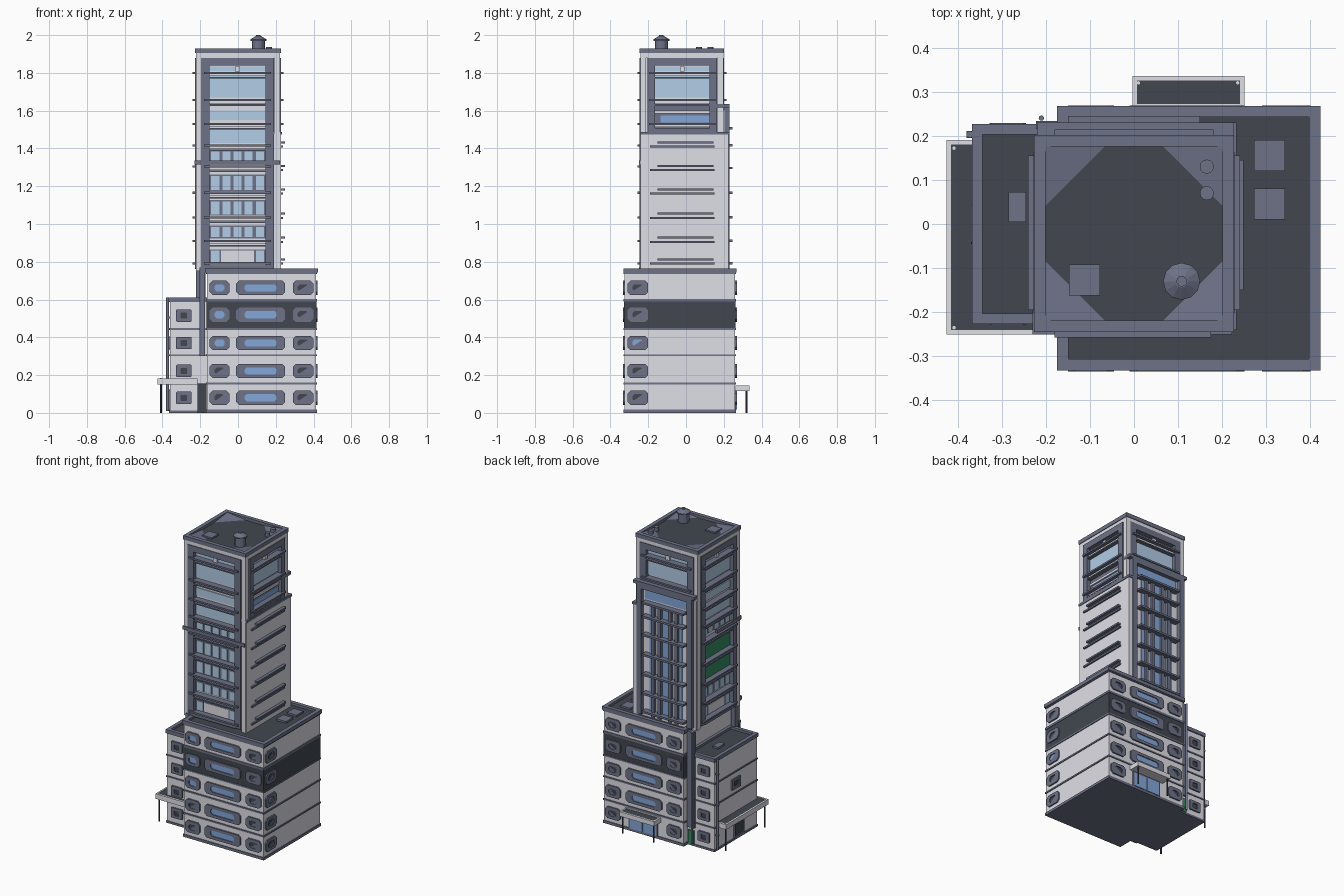
import bpy, bmesh, math
from mathutils import Matrix, Vector

if "Cube" in bpy.data.objects:
    bpy.data.objects.remove(bpy.data.objects["Cube"])

COLOURS = {
    "pale_wall": (0.74, 0.74, 0.80), "slate_trim": (0.155, 0.17, 0.245),
    "dark_roof": (0.054, 0.063, 0.078), "blue_glass": (0.23, 0.39, 0.70),
    "pale_glass": (0.45, 0.62, 0.81), "green_panel": (0.035, 0.27, 0.12),
}
MATS = {}
for n, c in COLOURS.items():
    MATS[n] = bpy.data.materials.new(n)
    MATS[n].diffuse_color = (*c, 1)
W, S, D, B, P, G = COLOURS
parts = {}          # (name, material) -> bmesh


def get(name, mat):
    return parts.setdefault((name, mat), bmesh.new())


def box(name, mat, x0, x1, y0, y1, z0, z1):
    m = Matrix.Translation(((x0 + x1) / 2, (y0 + y1) / 2, (z0 + z1) / 2)) \
        @ Matrix.Diagonal((abs(x1 - x0), abs(y1 - y0), abs(z1 - z0), 1))
    bmesh.ops.create_cube(get(name, mat), size=1, matrix=m)


def cyl(name, mat, x, y, z0, z1, r, r2=None, n=12):
    bmesh.ops.create_cone(get(name, mat), cap_ends=True, segments=n, radius1=r,
                          radius2=r if r2 is None else r2, depth=z1 - z0,
                          matrix=Matrix.Translation((x, y, (z0 + z1) / 2)))


# A wall is (axis, outward sign, position); u runs along the wall, d outwards
def place(wall, u, d, z):
    a, s, p = wall
    return Vector((p + s * d, u, z)) if a == 0 else Vector((u, p + s * d, z))


def wbox(name, mat, wall, u0, u1, z0, z1, d0, d1):
    a, b = place(wall, u0, d0, z0), place(wall, u1, d1, z1)
    box(name, mat, a.x, b.x, a.y, b.y, a.z, b.z)


def octagon(u0, u1, z0, z1, c):
    return [(u0 + c, z0), (u1 - c, z0), (u1, z0 + c), (u1, z1 - c),
            (u1 - c, z1), (u0 + c, z1), (u0, z1 - c), (u0, z0 + c)]


def window(wall, u0, u1, z0, z1, glass, b=0.019, bu=0.026, c=0.016, name="base_window"):
    """Chamfered frame ring with a thin pane behind it."""
    o, i = octagon(u0, u1, z0, z1, c), octagon(u0 + bu, u1 - bu, z0 + b, z1 - b, c * 0.7)
    bm = get(name + "_frames", S)
    rings = [[bm.verts.new(place(wall, u, d, z)) for u, z in pts]
             for pts, d in ((o, -0.002), (o, 0.009), (i, 0.009), (i, -0.002))]
    for k in range(4):
        r, q = rings[k], rings[(k + 1) % 4]
        for j in range(8):
            bm.faces.new((r[j], r[(j + 1) % 8], q[(j + 1) % 8], q[j]))
    wbox(name + "_panes", glass, wall, u0 + bu, u1 - bu, z0 + b, z1 - b, -0.002, 0.003)


def slanted_unit(wall, u0, u1, z0, z1):
    """Triangular slate plate that leaves half of a dark pane showing."""
    bm = get("window_units", S)
    rings = [[bm.verts.new(place(wall, u, d, z)) for u, z in ((u0, z0), (u1, z0), (u1, z1))]
             for d in (0.001, 0.006)]
    for k in range(3):
        bm.faces.new((rings[0][k], rings[0][(k + 1) % 3], rings[1][(k + 1) % 3], rings[1][k]))
    for r in rings:
        bm.faces.new(r)


def parapet(name, x0, x1, y0, y1, z0, z1, t, roof):
    for a, b in ((x0, x0 + t), (x1 - t, x1)):
        box(name, S, a, b, y0, y1, z0, z1)
    for a, b in ((y0, y0 + t), (y1 - t, y1)):
        box(name, S, x0 + t, x1 - t, a, b, z0, z1)
    box(name + "_roof", D, x0 + t, x1 - t, y0 + t, y1 - t, z0, roof)


# ---- Main base block: five floors, the fourth one dark
X0, X1, Y0, Y1 = -0.165, 0.413, -0.325, 0.26
box("base_walls", W, X0, X1, Y0, Y1, 0.004, 0.745)
box("base_underside", S, X0 - .005, X1 + .005, Y0 - .005, Y1 + .005, 0, 0.004)
box("dark_floor", D, X0 - .002, X1 + .002, Y0 - .002, Y1 + .002, 0.445, 0.595)
for z, h in ((0.004, .013), (0.15, .01), (0.30, .01), (0.44, .01), (0.59, .014), (0.735, .012)):
    box("base_floor_bands", S, X0 - .005, X1 + .005, Y0 - .005, Y1 + .005, z, z + h)
parapet("base_parapet", -0.175, 0.423, -0.332, 0.268, 0.742, 0.765, 0.026, 0.75)
front, back, right = (1, -1, Y0), (1, 1, Y1), (0, 1, X1)
for f, zc in enumerate((0.08, 0.222, 0.37, 0.52, 0.662)):
    z0, z1 = zc - 0.038, zc + 0.038
    for wall in (front, back):
        blue = wall == front and f in (2, 3, 4)
        window(wall, -0.15, -0.045, z0, z1, B if blue else D)
        if not blue:
            slanted_unit(wall, -0.124, -0.071, z0 + .019, z1 - .019)
        window(wall, 0.29, 0.40, z0, z1, D)
        slanted_unit(wall, 0.316, 0.374, z0 + .019, z1 - .019)
        if wall == front or f > 0:
            window(wall, -0.01, 0.25, z0, z1, B, bu=0.045)
    window(right, -0.31, -0.20, z0, z1, B if f == 2 else D)
    slanted_unit(right, -0.284, -0.226, z0 + .019, z1 - .019)

# ---- Back entrance with canopy
wbox("back_door_frame", S, back, 0.02, 0.23, 0.015, 0.115, 0, 0.006)
for u in (0.03, 0.13):
    wbox("back_door_glass", B, back, u, u + 0.09, 0.017, 0.105, 0, 0.009)


def canopy(name, x0, x1, y0, y1, z0, z1, legs):
    box(name, W, x0, x1, y0, y1, z0, z1 - .004)
    for a, b in ((x0, x0 + .01), (x1 - .01, x1)):
        box(name, W, a, b, y0, y1, z1 - .004, z1)
    for a, b in ((y0, y0 + .01), (y1 - .01, y1)):
        box(name, W, x0, x1, a, b, z1 - .004, z1)
    box(name + "_top", D, x0 + .01, x1 - .01, y0 + .01, y1 - .01, z1 - .005, z1 - .002)
    for x, y in legs:
        cyl(name + "_legs", D, x, y, 0, z0, 0.005, n=8)
        cyl(name + "_leg_caps", W, x, y, z1 - .003, z1 + .001, 0.004, n=8)


canopy("back_canopy", -0.003, 0.25, 0.262, 0.335, 0.115, 0.145, [(0.01, 0.32), (0.235, 0.32)])

# ---- Lower left wing
box("wing_walls", W, -0.36, -0.16, -0.22, 0.22, 0.004, 0.59)
box("wing_underside", S, -0.365, -0.17, -0.225, 0.225, 0, 0.004)
for z in (0.004, 0.15, 0.30, 0.44):
    box("wing_floor_bands", S, -0.365, -0.16, -0.225, 0.225, z, z + 0.009)
parapet("wing_parapet", -0.367, -0.16, -0.227, 0.227, 0.588, 0.612, 0.024, 0.597)
wfront, wback, wleft = (1, -1, -0.22), (1, 1, 0.22), (0, -1, -0.36)
for zc in (0.08, 0.222, 0.37, 0.515):
    for wall in (wfront, wback):
        window(wall, -0.328, -0.245, zc - .033, zc + .033, D, .017, .024, .005, "wing_window")
window(wleft, -0.045, 0.045, 0.335, 0.405, D, .018, .022, .004, "wing_window")
window(wleft, -0.08, 0.02, 0.012, 0.125, D, .012, .012, .003, "wing_window")
canopy("side_canopy", -0.425, -0.215, -0.25, 0.19, 0.15, 0.183,
       [(-0.408, -0.235), (-0.408, 0.172)])
box("side_door", D, -0.215, -0.166, -0.235, -0.218, 0, 0.15)
box("front_duct", S, -0.205, -0.175, -0.25, -0.215, 0.30, 0.77)
box("back_stair_strip", S, -0.222, -0.172, 0.215, 0.234, 0.12, 0.75)
box("back_stair_door", G, -0.215, -0.175, 0.215, 0.23, 0.01, 0.10)
cyl("drain_pipes", S, -0.372, 0.203, 0.01, 0.61, 0.008)
cyl("drain_pipes", S, -0.21, 0.24, 0.02, 0.75, 0.006)
for z in (0.1, 0.3, 0.5):
    box("pipe_clips", S, -0.38, -0.36, 0.195, 0.211, z, z + .01)
box("roof_boxes", S, -0.285, -0.245, 0.005, 0.073, 0.595, 0.609)
for y in (0.01, 0.12):
    box("roof_boxes", S, 0.272, 0.342, y, y + 0.07, 0.75, 0.762)

# ---- Tower core, corner pillars and crown
box("tower_core", W, -0.198, 0.198, -0.215, 0.172, 0.75, 1.90)
for x in (-0.223, 0.193):
    for y in (-0.241, 0.168):
        box("tower_pillars", W, x, x + 0.03, y, y + 0.03, 0.75, 1.89)
box("tower_crown", W, -0.223, 0.223, -0.241, 0.198, 1.88, 1.906)
parapet("tower_parapet", -0.227, 0.227, -0.245, 0.202, 1.904, 1.93, 0.026, 1.912)

ROWS = [(1.81, 1.835), (1.67, 1.785), (1.55, 1.60), (1.43, 1.50), (1.335, 1.385),
        (1.18, 1.255), (1.05, 1.12), (0.93, 0.985), (0.80, 0.86)]
FINS = (1.795, 1.65, 1.525, 1.41, 1.30, 1.16, 1.03, 0.905, 0.785)


def tower_face(name, wall, u0, u1, zmin, jamb=0.045, green=False):
    for a, b in ((u0 - jamb, u0), (u1, u1 + jamb)):
        wbox(name + "_frame", S, wall, a, b, zmin, 1.88, 0, 0.03)
    wbox(name + "_frame", S, wall, u0, u1, 1.84, 1.88, 0, 0.03)
    wbox(name + "_frame", S, wall, u0, u1, zmin, zmin + 0.015, 0, 0.03)
    w = (u1 - u0) / 5
    for i, (z0, z1) in enumerate(ROWS):
        if z0 < zmin:
            continue
        if i == 2 and zmin > 1:         # slim strip under the wide pane
            wbox(name + "_row", S, wall, u0, u1, 1.49, 1.625, 0, 0.004)
            wbox(name + "_strip", B, wall, u0 + .03, u1, 1.538, 1.575, 0, 0.008)
            wbox(name + "_ledges", W, wall, u0, u1, 1.585, 1.60, 0, 0.012)
        elif i < 4:                     # wide panes
            wbox(name + "_glass", P, wall, u0, u1, z0, z1, 0, 0.006)
        elif green and i in (5, 6):
            wbox(name + "_green", G, wall, u0, u1, z0 - .01, z1 + .02, 0, 0.006)
        else:                           # rows of small panes
            wbox(name + "_row", S, wall, u0, u1, z0 - .006, z1 + .006, 0, 0.004)
            for k in range(5):
                if i < 8 or k in (0, 4):
                    wbox(name + "_panes", P, wall, u0 + k * w + .008, u0 + (k + 1) * w - .008,
                         z0, z1, 0, 0.008)
                else:
                    wbox(name + "_blank", W, wall, u0 + k * w, u0 + (k + 1) * w, z0, z1, 0, 0.007)
    for z in FINS:
        if z > zmin:
            wbox(name + "_fins", S, wall, u0 - .03, u1 + .03, z, z + .011, 0, 0.042)
            wbox(name + "_ledges", W, wall, u0, u1, z - .012, z, 0, 0.02)
            wbox(name + "_rails", S, wall, u0, u1, z - .024, z - .016, 0, 0.03)
    um = (u0 + u1) / 2
    wbox(name + "_lamp", W, wall, um - .013, um + .013, 1.808, 1.835, 0, 0.02)


tower_face("tower_front", (1, -1, -0.215), -0.15, 0.145, 0.765)
tower_face("tower_left", (0, -1, -0.198), -0.165, 0.125, 0.765, 0.038, True)
tower_face("tower_right", (0, 1, 0.198), -0.165, 0.125, 1.485, 0.038)
tower_face("tower_back", (1, 1, 0.172), -0.15, 0.15, 1.635)
box("front_belt", S, -0.227, 0.222, -0.25, -0.235, 1.315, 1.337)
box("left_belt", S, -0.23, -0.216, -0.25, 0.0, 1.315, 1.337)

# ---- Blank right wall with paired fins
box("right_wall", W, 0.19, 0.228, -0.236, 0.225, 0.75, 1.475)
box("right_wall_cap", S, 0.185, 0.232, -0.24, 0.23, 1.473, 1.488)
rw = (0, 1, 0.228)
for z in (1.405, 1.28, 1.155, 1.027, 0.9, 0.785):
    wbox("right_wall_fins", S, rw, -0.19, 0.15, z, z + .011, -.002, 0.010)
    wbox("right_wall_fins", S, rw, -0.15, 0.145, z + .022, z + .033, -.002, 0.02)

# ---- Back curtain wall, stopping below the top storeys
box("back_wall", W, -0.218, 0.20, 0.165, 0.205, 0.75, 1.60)
bw = (1, 1, 0.205)
for a, b in ((-0.2, -0.165), (0.165, 0.2)):
    wbox("back_curtain_frame", S, bw, a, b, 0.765, 1.62, -.01, 0.025)
wbox("back_curtain_frame", S, bw, -0.165, 0.165, 1.59, 1.62, -.01, 0.025)
wbox("back_curtain_cap", S, bw, -0.22, 0.225, 1.615, 1.635, -.04, 0.025)
wbox("back_curtain_glass", B, bw, -0.15, 0.15, 1.525, 1.585, 0, 0.006)
for u, h in ((-0.105, .012), (0, .024), (0.105, .012)):
    wbox("back_curtain_glass", B, bw, u - h, u + h, 0.78, 1.50, 0, 0.006)
for u in (-0.085, -0.037, 0.037, 0.085):
    wbox("back_curtain_mullions", S, bw, u - .011, u + .011, 0.765, 1.51, 0, 0.02)
for z in (1.50, 1.41, 1.29, 1.16, 1.03, 0.905, 0.785):
    wbox("back_curtain_fins", S, bw, -0.15, 0.15, z, z + .013, 0, 0.04)

# ---- Tower roof: sloped corner fillets, vent and small units
for sx in (-1, 1):
    for sy in (-1, 1):
        x, y = sx * 0.201, -0.0215 + sy * 0.1975
        bm = get("roof_corner_slopes", S)
        v = [bm.verts.new(p) for p in ((x, y, 1.928), (x - sx * .135, y, 1.9125),
             (x, y - sy * .135, 1.9125), (x, y, 1.9115))]
        for t in ((0, 1, 2), (0, 1, 3), (0, 2, 3), (1, 2, 3)):
            bm.faces.new([v[k] for k in t])
box("tower_roof_hatch", S, -0.147, -0.077, -0.162, -0.092, 1.91, 1.922)
for z0, z1, r0, r1 in ((1.91, 1.97, .034, .034), (1.97, 1.978, .042, .042),
                       (1.978, 1.995, .042, .014), (1.995, 2.0, .012, .012)):
    cyl("roof_vent", S, 0.108, -0.13, z0, z1, r0, r1)
for y in (0.07, 0.13):
    cyl("roof_pipes", S, 0.165, y, 1.91, 1.937, 0.016)

# ---- Turn every collected part into an object
for (name, mat), bm in parts.items():
    bmesh.ops.recalc_face_normals(bm, faces=bm.faces)
    me = bpy.data.meshes.new(name)
    bm.to_mesh(me)
    bm.free()
    me.materials.append(MATS[mat])
    bpy.context.collection.objects.link(bpy.data.objects.new(name, me))

for m in bpy.data.materials:
    if m.users and not m.is_grease_pencil:
        m.use_nodes = True
        m.node_tree.nodes["Principled BSDF"].inputs["Base Color"].default_value = m.diffuse_color
